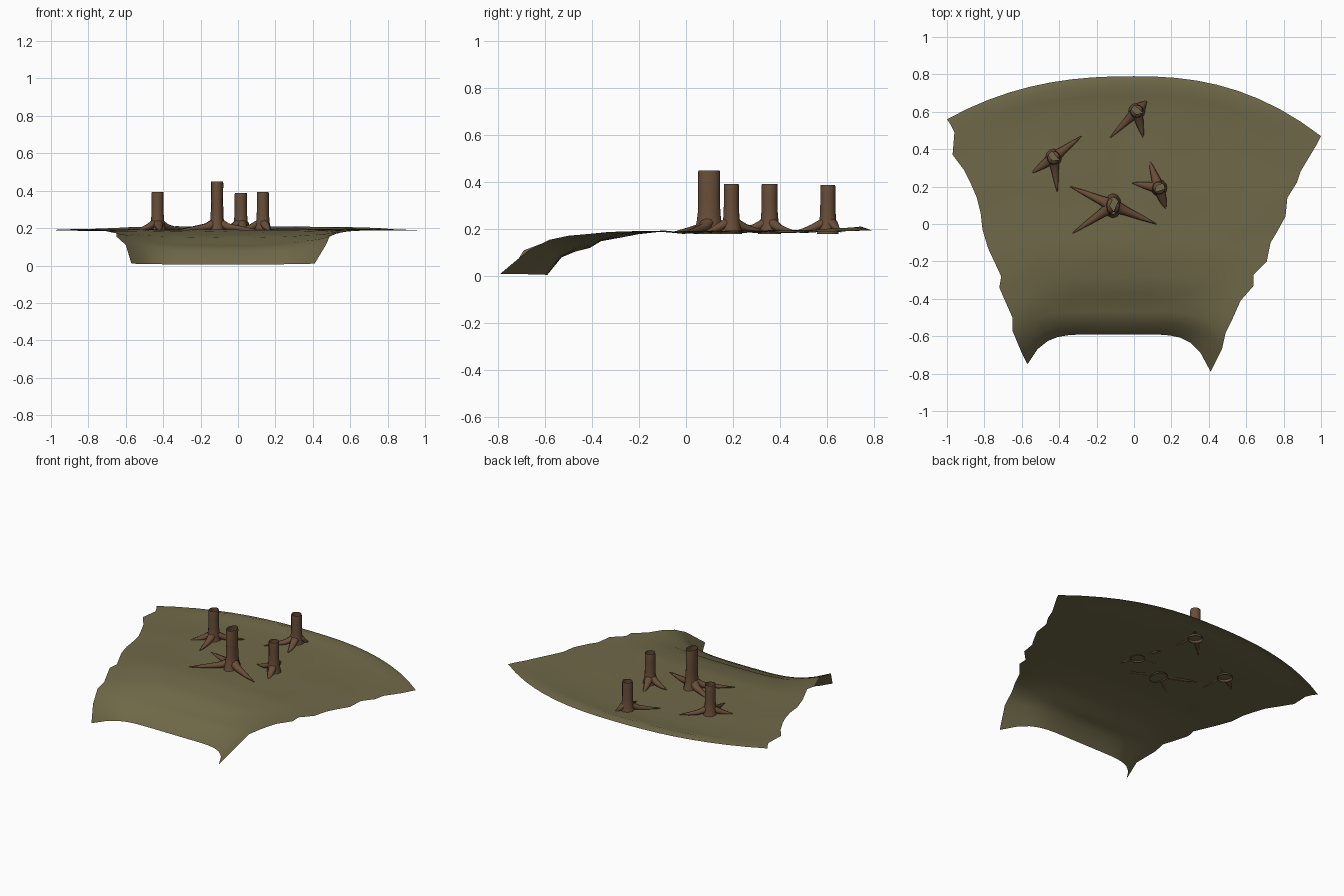
import bpy, math, random
from mathutils import Vector

if "Cube" in bpy.data.objects:
    bpy.data.objects.remove(bpy.data.objects["Cube"])

random.seed(4)


def material(name, rgb):
    m = bpy.data.materials.new(name)
    m.diffuse_color = (*rgb, 1)
    m.use_nodes = True
    m.node_tree.nodes["Principled BSDF"].inputs["Base Color"].default_value = m.diffuse_color
    return m


MOSS = material("moss", (0.16, 0.14, 0.065))
BARK = material("bark", (0.14, 0.075, 0.04))


def loft(name, rings, mat, closed):
    """Skin a list of equal-length point rows."""
    n = len(rings[0])
    verts = [p for r in rings for p in r]
    faces = []
    for i in range(len(rings) - 1):
        for j in range(n if closed else n - 1):
            k = (j + 1) % n
            faces.append((i * n + j, i * n + k, (i + 1) * n + k, (i + 1) * n + j))
    me = bpy.data.meshes.new(name)
    me.from_pydata(verts, [], faces)
    me.materials.append(mat)
    me.polygons.foreach_set("use_smooth", [True] * len(faces))
    me.update()
    ob = bpy.data.objects.new(name, me)
    bpy.context.collection.objects.link(ob)
    return ob


# Ground rows, front to back: middle y, left x/y, right x/y, middle z, edge z
ROWS = [
    (-.59, -.57, -.75, .41, -.79, .005, .01),
    (-.53, -.60, -.69, .47, -.67, .08, .11),
    (-.47, -.65, -.57, .49, -.58, .105, .155),
    (-.41, -.65, -.50, .53, -.50, .12, .172),
    (-.36, -.69, -.41, .57, -.41, .15, .18),
    (-.28, -.72, -.34, .64, -.33, .165, .187),
    (-.20, -.71, -.28, .64, -.27, .18, .19),
    (-.10, -.78, -.13, .71, -.20, .192, .192),
    (.00, -.81, -.03, .73, -.10, .182, .188),
    (.12, -.82, .06, .76, -.05, .192, .19),
    (.24, -.84, .14, .81, .04, .184, .188),
    (.36, -.87, .21, .82, .14, .194, .192),
    (.47, -.91, .29, .87, .22, .185, .187),
    (.58, -.97, .37, .89, .28, .197, .192),
    (.69, -.96, .49, .95, .38, .195, .187),
    (.74, -.98, .53, .98, .43, .210, .188),
    (.79, -1.0, .56, 1.0, .47, .195, .187),
]
COLS = 18
ground = []
for i, (yc, lx, ly, rx, ry, zc, ze) in enumerate(ROWS):
    power = 6 - 3.6 * min(1, i / 9)
    row = []
    for j in range(COLS + 1):
        t = 2 * j / COLS - 1
        w = abs(t) ** power
        edge = abs(t) in (0, 1) or i in (0, len(ROWS) - 1)
        jit = 0 if edge else random.uniform(-.004, .004)
        y = yc + ((ly if t < 0 else ry) - yc) * w
        z = zc + (ze - zc) * abs(t) ** 2.5
        row.append((lx + (rx - lx) * (t + 1) / 2, y + jit, z + jit * .7))
    ground.append(row)
loft("ground", ground, MOSS, False)


def ring(c, u, v, ru, rv, n=12):
    return [c + u * ru * math.cos(a) + v * rv * math.sin(a)
            for a in (2 * math.pi * k / n for k in range(n))]


X, Y, Z = Vector((1, 0, 0)), Vector((0, 1, 0)), Vector((0, 0, 1))

# Stumps: x, y, radius x, radius y, top z, root tips
STUMPS = [
    (-.112, .098, .034, .048, .45, [(-.34, .20), (-.33, -.05), (.12, .0)]),
    (-.43, .355, .033, .035, .393, [(-.28, .47), (-.55, .27), (-.41, .17)]),
    (.015, .603, .034, .033, .388, [(-.13, .46), (.05, .46), (.07, .66)]),
    (.133, .193, .033, .033, .393, [(.08, .345), (-.01, .22), (.17, .08)]),
]
for n, (x, y, rx, ry, top, tips) in enumerate(STUMPS, 1):
    # Hollow flared trunk
    profile = [(.18, 1.4), (.205, 1.25), (.23, 1.1), (.27, 1.0), (.34, .96),
               (top - .01, .98), (top, .93)]
    loft(f"trunk_{n}", [ring(Vector((x, y, z)), X, Y, rx * s, ry * s)
                        for z, s in profile], BARK, True)
    # Tapered spreading roots
    size = 1.2 if n == 1 else 1.0
    for k, (tx, ty) in enumerate(tips, 1):
        d = Vector((tx - x, ty - y, 0))
        length = d.length
        d.normalize()
        side = Z.cross(d)
        path = [(.015, .235, .024), (.04, .217, .025), (.07, .204, .020),
                (.07 + (length - .07) * .5, .194, .012), (length, .188, .002)]
        if length < .11:
            path[2:4] = [(length * .7, .203, .015)]
        rings = [ring(Vector((x, y, z)) + d * s, side, Z, r * size, r * size * .85, 8)
                 for s, z, r in path]
        loft(f"root_{n}_{k}", rings, BARK, True)
